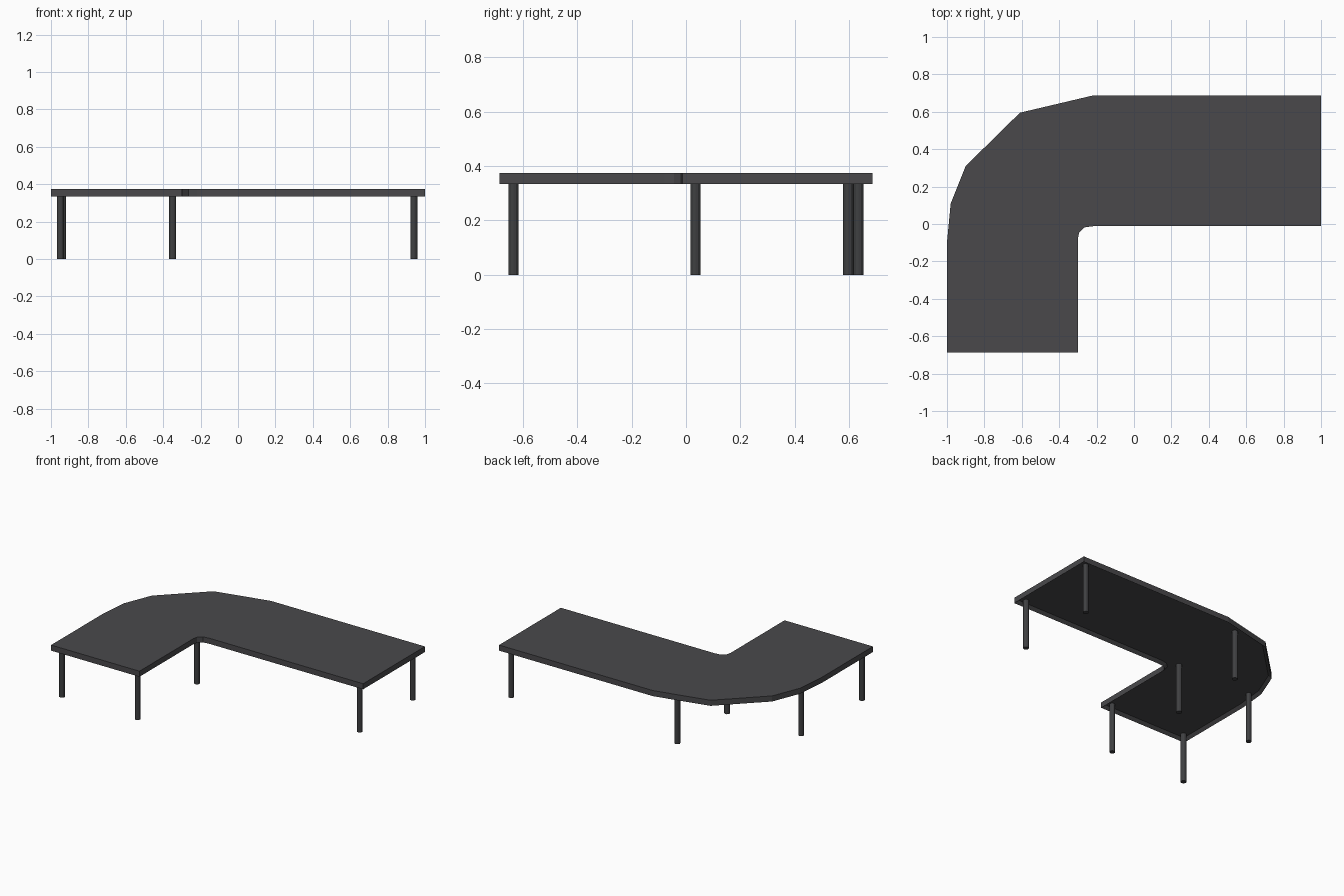
import bpy, bmesh
from math import pi

if "Cube" in bpy.data.objects:
    bpy.data.objects.remove(bpy.data.objects["Cube"])

TOP_Z, UNDER_Z, LEG_R = 0.375, 0.335, 0.019
RIM, RECESS = 0.02, 0.02


def material(name, rgb):
    m = bpy.data.materials.new(name)
    m.diffuse_color = (*rgb, 1)
    m.use_nodes = True
    m.node_tree.nodes["Principled BSDF"].inputs["Base Color"].default_value = m.diffuse_color
    return m


top_mat = material("charcoal_top", (0.067, 0.066, 0.071))
leg_mat = material("dark_metal", (0.050, 0.051, 0.054))


def add_object(name, bm, mat):
    bmesh.ops.recalc_face_normals(bm, faces=bm.faces[:])
    me = bpy.data.meshes.new(name)
    bm.to_mesh(me)
    bm.free()
    me.materials.append(mat)
    ob = bpy.data.objects.new(name, me)
    bpy.context.collection.objects.link(ob)
    return ob


# Corner desk top: L outline with a faceted outer corner and small inner fillet
outline = [(1, 0.687), (-0.22, 0.687), (-0.61, 0.595), (-0.90, 0.31),
           (-0.98, 0.11), (-1, -0.10), (-1, -0.687), (-0.30, -0.687),
           (-0.30, -0.08), (-0.293, -0.045), (-0.265, -0.018),
           (-0.22, -0.012), (1, -0.012)]
bm = bmesh.new()
face = bm.faces.new([bm.verts.new((x, y, UNDER_Z)) for x, y in outline])
ext = bmesh.ops.extrude_face_region(bm, geom=[face], use_keep_orig=True)
bmesh.ops.translate(bm, vec=(0, 0, TOP_Z - UNDER_Z),
                    verts=[g for g in ext["geom"] if isinstance(g, bmesh.types.BMVert)])
bmesh.ops.recalc_face_normals(bm, faces=bm.faces[:])

# Shallow recess with a narrow rim on the underside
under = min(bm.faces, key=lambda f: f.calc_center_median().z)
bmesh.ops.inset_region(bm, faces=[under], thickness=RIM, use_even_offset=True)
bmesh.ops.translate(bm, vec=(0, 0, RECESS), verts=under.verts[:])
add_object("desk_top", bm, top_mat)

# Seven round legs reaching up into the recess
legs = {
    "front_left_leg": (-0.95, -0.635), "front_right_leg": (-0.35, -0.635),
    "left_middle_leg": (-0.938, 0.035), "inner_corner_leg": (-0.35, 0.035),
    "right_front_leg": (0.94, 0.035), "right_back_leg": (0.94, 0.635),
    "back_middle_leg": (-0.35, 0.597),
}
height = UNDER_Z + RECESS
for name, (x, y) in legs.items():
    bm = bmesh.new()
    bmesh.ops.create_cone(bm, cap_ends=True, segments=12, radius1=LEG_R,
                          radius2=LEG_R, depth=height)
    bmesh.ops.translate(bm, vec=(x, y, height / 2), verts=bm.verts[:])
    add_object(name, bm, leg_mat)
